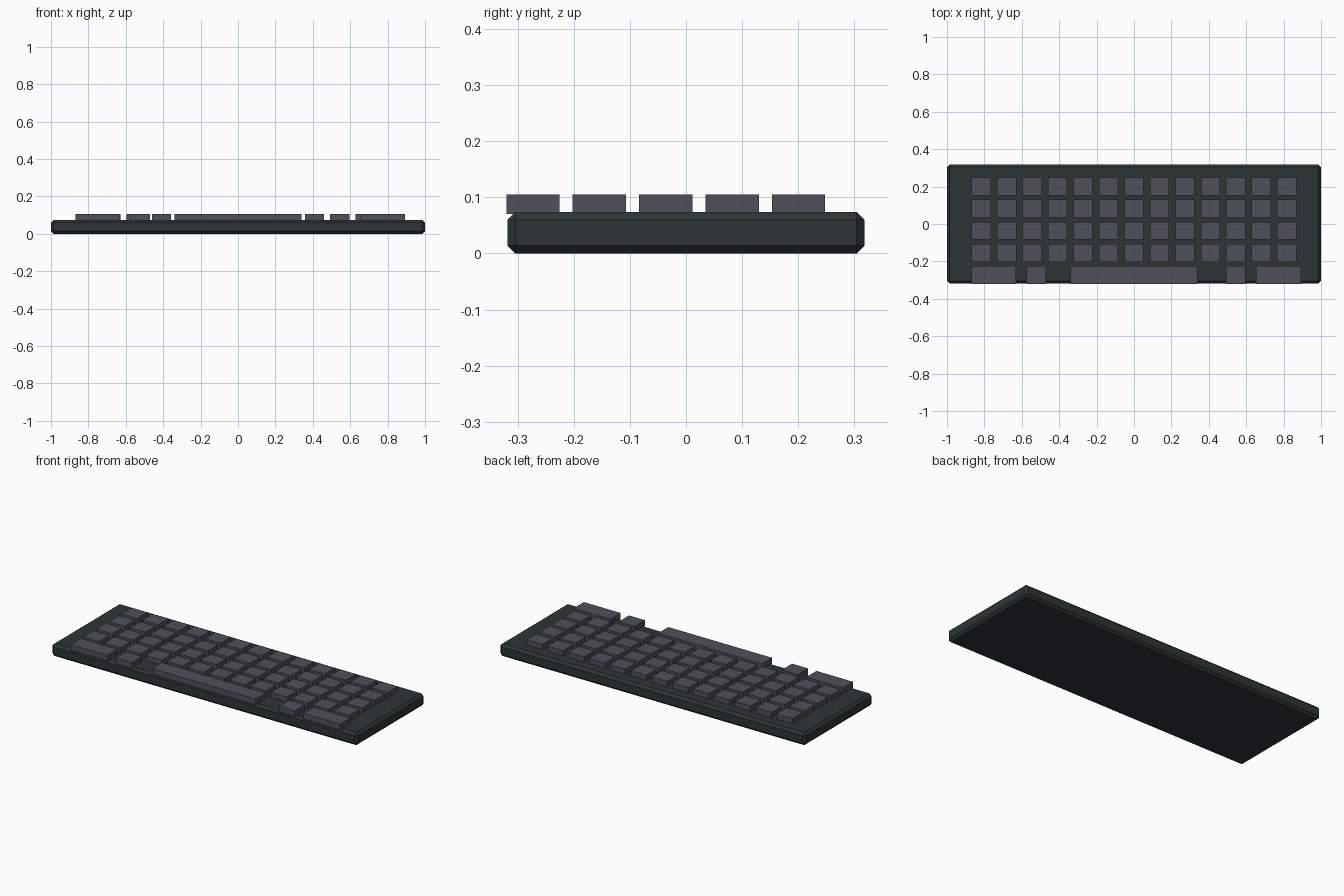
import bpy
import bmesh
from mathutils import Matrix, Vector

default = bpy.data.objects.get("Cube")
if default:
    bpy.data.objects.remove(default, do_unlink=True)


def make_material(name, colour):
    mat = bpy.data.materials.new(name)
    mat.use_nodes = True
    mat.diffuse_color = colour
    mat.node_tree.nodes["Principled BSDF"].inputs["Base Color"].default_value = colour
    return mat


def make_box(name, low, high, mat):
    """Flat-shaded box between two opposite corners."""
    low, high = Vector(low), Vector(high)
    bm = bmesh.new()
    bmesh.ops.create_cube(bm, size=1, matrix=Matrix.LocRotScale(
        None, None, high - low))
    mesh = bpy.data.meshes.new(name)
    bm.to_mesh(mesh)
    bm.free()
    mesh.materials.append(mat)
    obj = bpy.data.objects.new(name, mesh)
    obj.location = (low + high) / 2
    bpy.context.collection.objects.link(obj)
    return obj


case_mat = make_material("dark green grey", (0.027, 0.036, 0.035, 1))
key_mat = make_material("slate grey", (0.075, 0.082, 0.099, 1))

# Case with chamfered edges
case = make_box("case", (-1, -0.318, 0), (1, 0.318, 0.074), case_mat)
chamfer = case.modifiers.new("chamfer", "BEVEL")
chamfer.width = 0.014
chamfer.segments = 1

KEY_WIDTH, KEY_DEPTH = 0.104, 0.095
COLUMN_PITCH, ROW_PITCH = 0.1363, 0.1183
BACK_ROW_Y = 0.2005
KEY_BOTTOM, KEY_TOP = 0.07, 0.105


def make_key(name, x, row, width=KEY_WIDTH):
    y = BACK_ROW_Y - row * ROW_PITCH
    return make_box(name,
                    (x - width / 2, y - KEY_DEPTH / 2, KEY_BOTTOM),
                    (x + width / 2, y + KEY_DEPTH / 2, KEY_TOP), key_mat)


# Regular key grid
for row in range(4):
    for column in range(13):
        make_key(f"key_row{row + 1}_column{column + 1}",
                 (column - 6) * COLUMN_PITCH, row)

# Front row with wide keys and space bar
for name, x, width in (
    ("wide_key_right", -0.75, 0.24),
    ("small_key_right", -0.522, KEY_WIDTH),
    ("space_bar", 0, 0.68),
    ("small_key_left", 0.545, KEY_WIDTH),
    ("wide_key_left", 0.772, 0.24),
):
    make_key(name, x, 4, width)
